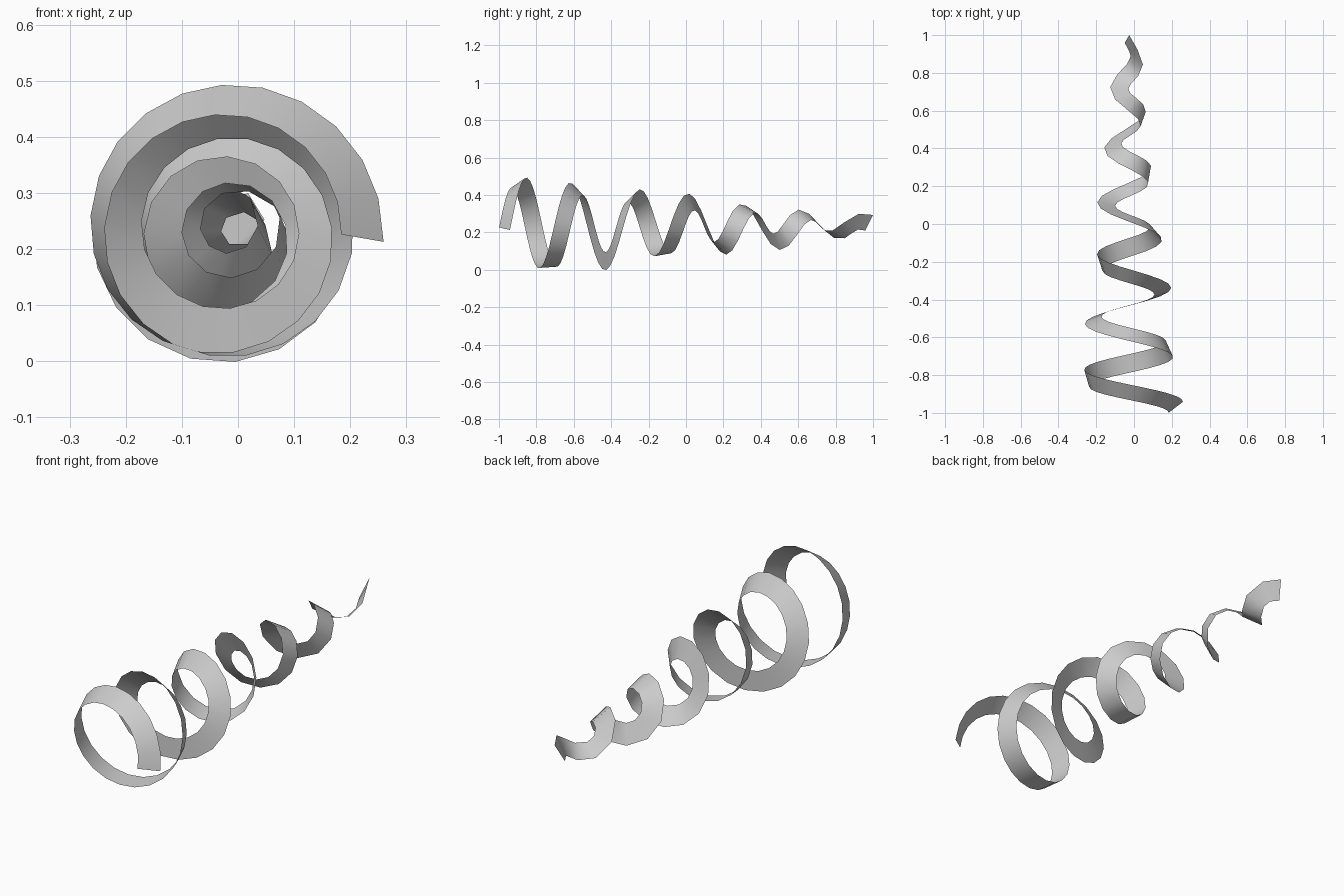
import bpy, bmesh
from math import cos, sin, radians, pi
from mathutils import Vector

if "Cube" in bpy.data.objects:
    bpy.data.objects.remove(bpy.data.objects["Cube"])

TURNS, SEGS, HALF = 6.35, 86, 0.048
AXIS_X, AXIS_Z = -0.023, 0.23


def centre(t):
    """Point on the tapering spiral after t turns."""
    a = 2 * pi * t - radians(2.5)
    r = 0.245 - 0.0345 * t
    return Vector((AXIS_X + r * cos(a), -0.97 + 0.307 * t, AXIS_Z + r * sin(a)))


def tangent(t):
    return (centre(t + 1e-3) - centre(t - 1e-3)).normalized()


# fine samples with a minimum-twist frame carried along the spiral
N = 4000
width = Vector((0.075, 0.06, 0))
t_old = tangent(0)
width = (width - t_old * width.dot(t_old)).normalized()
samples, length, p_old = [], 0.0, centre(0)
for i in range(N + 1):
    t = TURNS * i / N
    p, tan = centre(t), tangent(t)
    length += (p - p_old).length
    width = t_old.rotation_difference(tan) @ width
    width = (width - tan * width.dot(tan)).normalized()
    samples.append((length, p, width.copy()))
    p_old, t_old = p, tan

# ribbon cross-sections at equal arc lengths
bm = bmesh.new()
prev, k = None, 0
for s in range(SEGS + 1):
    while k < N and samples[k][0] < length * s / SEGS:
        k += 1
    _, p, w = samples[k]
    pair = [bm.verts.new(p - w * HALF), bm.verts.new(p + w * HALF)]
    if prev:
        face = bm.faces.new((prev[0], prev[1], pair[1], pair[0]))
        face.smooth = True
    prev = pair

mesh = bpy.data.meshes.new("spiral_ribbon")
bm.to_mesh(mesh)
bm.free()
ribbon = bpy.data.objects.new("spiral_ribbon", mesh)
bpy.context.collection.objects.link(ribbon)
